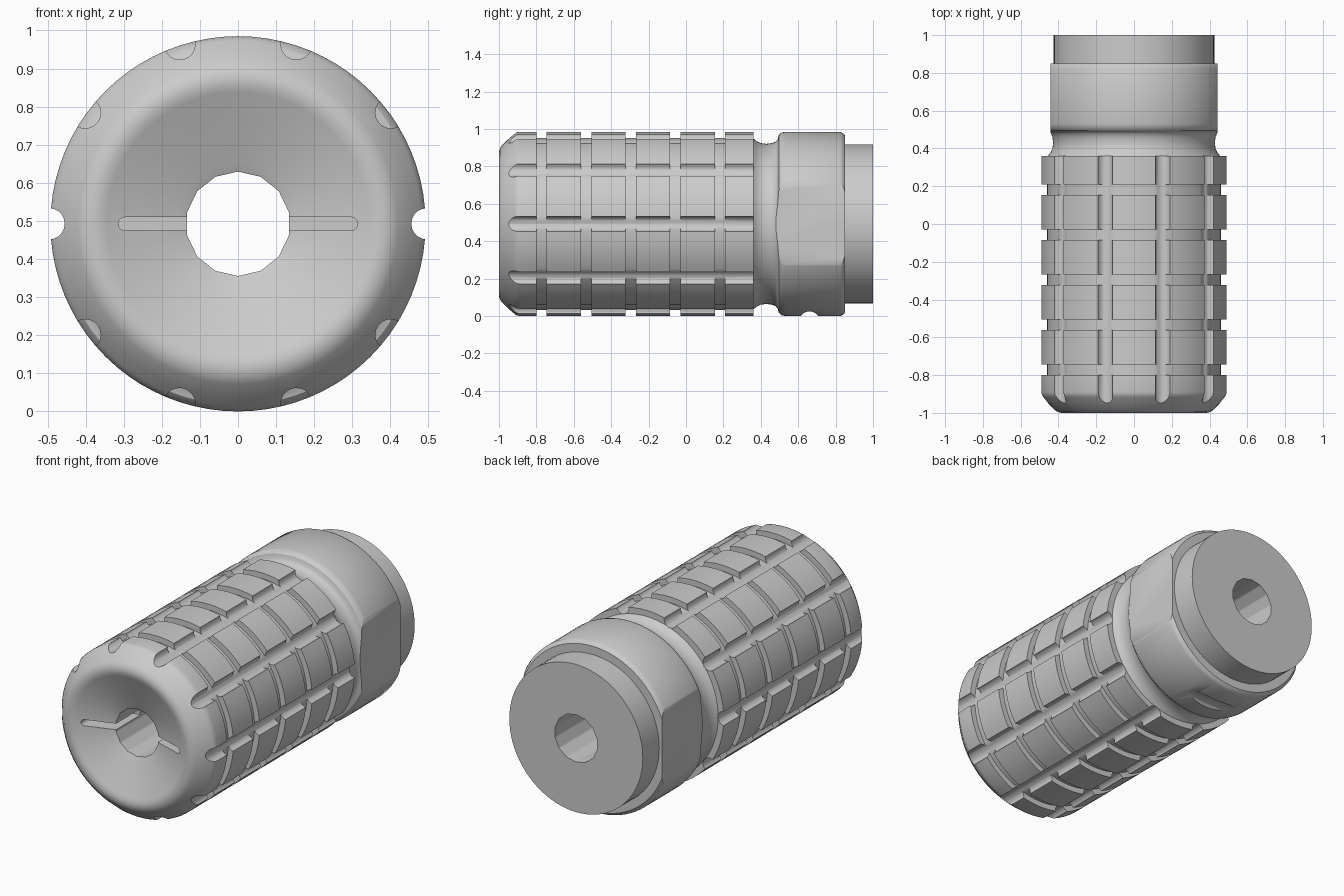
import bpy, bmesh, math
from mathutils import Matrix, Vector

if "Cube" in bpy.data.objects:
    bpy.data.objects.remove(bpy.data.objects["Cube"])

R = 0.4925          # outer radius, also height of the long axis
ZC = R


def new_object(name, bm):
    bmesh.ops.recalc_face_normals(bm, faces=bm.faces)
    me = bpy.data.meshes.new(name)
    bm.to_mesh(me)
    bm.free()
    ob = bpy.data.objects.new(name, me)
    bpy.context.collection.objects.link(ob)
    return ob


def lathe(name, profile, segs):
    """Spin (radius, y) points around the long axis; ends lie on the axis."""
    bm = bmesh.new()
    rings = []
    for r, y in profile:
        if r == 0:
            rings.append([bm.verts.new((0, y, ZC))] * segs)
        else:
            rings.append([bm.verts.new((r * math.sin(2 * math.pi * i / segs), y,
                                        ZC + r * math.cos(2 * math.pi * i / segs)))
                          for i in range(segs)])
    for a, b in zip(rings, rings[1:]):
        for i in range(segs):
            j = (i + 1) % segs
            bm.faces.new(list(dict.fromkeys((a[i], a[j], b[j], b[i]))))
    return new_object(name, bm)


def add_rod(bm, centre, radius, length, axis, segs):
    rot = Vector((0, 0, 1)).rotation_difference(Vector(axis)).to_matrix().to_4x4()
    bmesh.ops.create_cone(bm, cap_ends=True, segments=segs, radius1=radius, radius2=radius,
                          depth=length, matrix=Matrix.Translation(centre) @ rot)


def add_box(bm, lo, hi):
    lo, hi = Vector(lo), Vector(hi)
    bmesh.ops.create_cube(bm, size=1, matrix=Matrix.Translation((lo + hi) / 2)
                          @ Matrix.Diagonal((*(hi - lo), 1)))


def cut(target, bm):
    cutter = new_object("cutter", bm)
    cutter.hide_render = True
    mod = target.modifiers.new("cut", 'BOOLEAN')
    mod.operation = 'DIFFERENCE'
    mod.solver = 'EXACT'
    mod.object = cutter
    bpy.context.view_layer.objects.active = target
    bpy.ops.object.modifier_apply(modifier=mod.name)
    bpy.data.objects.remove(cutter, do_unlink=True)


# Profile: dished nose, ribbed grip, waist, collar, rear spigot
profile = [(0, -0.87), (0.12, -0.91), (0.16, -0.928), (0.325, -0.982), (0.345, -0.992),
           (0.365, -0.999), (0.385, -1), (0.405, -0.994), (0.42, -0.984),
           (0.455, -0.948), (0.48, -0.918), (0.489, -0.906), (R, -0.89)]
for k in range(5):
    y = -0.80 + 0.2385 * k
    profile += [(R, y), (0.46, y), (0.46, y + 0.055), (R, y + 0.055)]
profile += [(R, 0.36), (0.457, 0.36), (0.442, 0.378), (0.432, 0.40), (0.428, 0.43),
            (0.432, 0.46), (0.44, 0.48), (0.452, 0.49), (0.475, 0.496), (0.488, 0.51), (R, 0.53),
            (R, 0.825), (0.485, 0.84), (0.473, 0.85), (0.425, 0.85), (0.425, 1), (0, 1)]
body = lathe("grip_body", profile, 80)

# Lengthwise round grooves around the grip
bm = bmesh.new()
for k in range(10):
    a = math.radians(36 * k)
    add_rod(bm, (0.496 * math.cos(a), -0.335, ZC + 0.496 * math.sin(a)), 0.041, 1.43, (0, 1, 0), 20)
cut(body, bm)

# Wrench flats on both sides of the collar
bm = bmesh.new()
for s in (-1, 1):
    xs = sorted((s * 0.441, s * 0.6))
    add_box(bm, (xs[0], 0.45, -0.1), (xs[1], 0.9, 1.1))
cut(body, bm)

# Small dent under the collar
bm = bmesh.new()
add_rod(bm, (0, 0.66, -0.03), 0.055, 0.6, (1, 0, 0), 32)
cut(body, bm)

# Screwdriver slot with rounded ends across the nose
bm = bmesh.new()
bot = []
for i in range(18):
    s = 1 if i < 9 else -1
    a = math.radians(-90 + 22.5 * (i % 9)) + (0 if s > 0 else math.pi)
    bot.append(bm.verts.new((s * 0.297 + 0.0175 * math.cos(a), -1.1, ZC + 0.0175 * math.sin(a))))
face = bm.faces.new(bot)
ext = bmesh.ops.extrude_face_region(bm, geom=[face], use_keep_orig=True)
bmesh.ops.translate(bm, vec=(0, 0.4, 0),
                    verts=[g for g in ext["geom"] if isinstance(g, bmesh.types.BMVert)])
cut(body, bm)

# Through bore with fourteen sides
bore = lathe("bore", [(0, -1.2), (0.137, -1.2), (0.137, 1.2), (0, 1.2)], 14)
bm = bmesh.new()
bm.from_mesh(bore.data)
bpy.data.objects.remove(bore, do_unlink=True)
cut(body, bm)

# Smooth shading with crisp machined edges
bpy.ops.object.select_all(action='DESELECT')
body.select_set(True)
bpy.context.view_layer.objects.active = body
bpy.ops.object.shade_smooth_by_angle(angle=math.radians(32))
